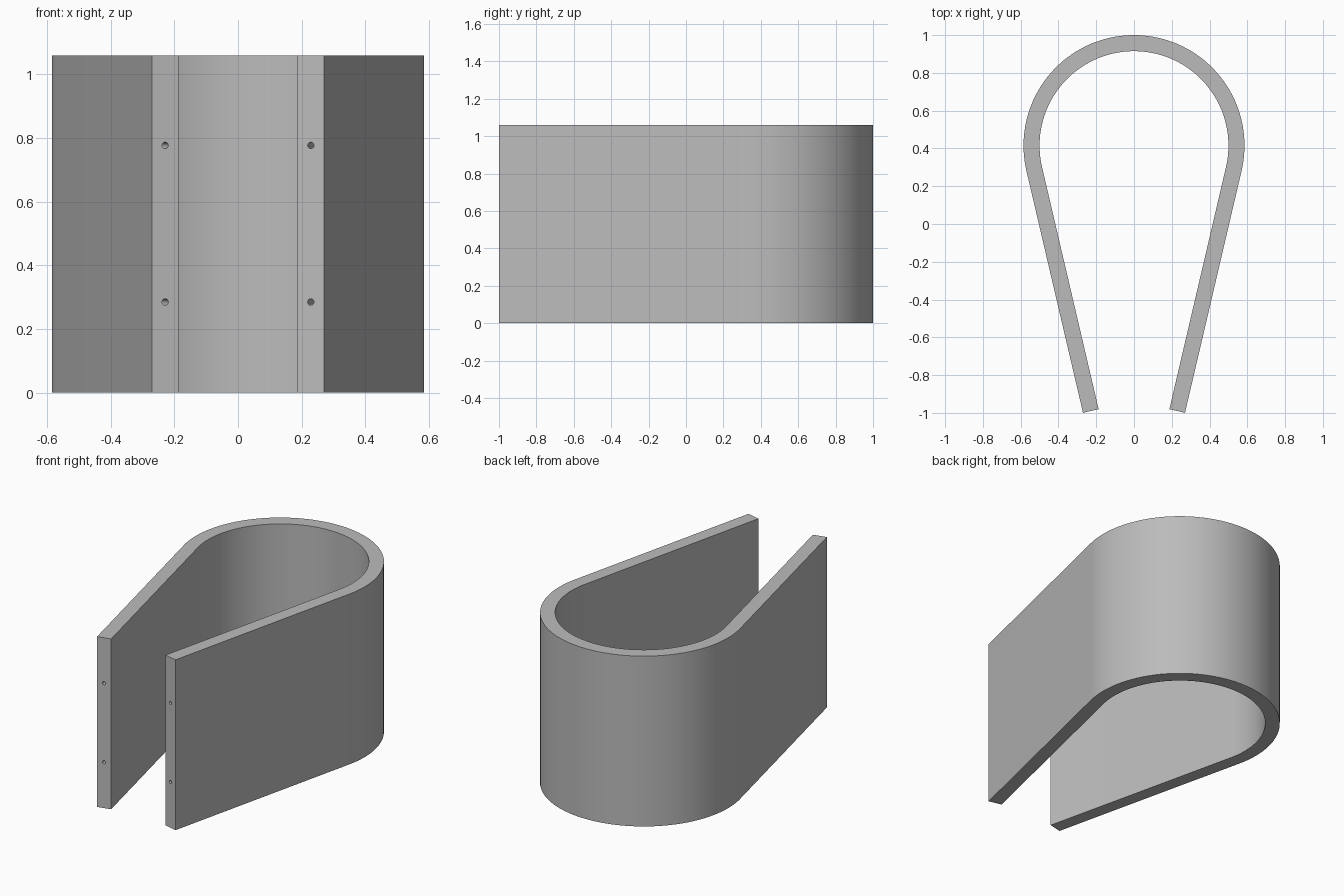
import bpy, bmesh
from math import sin, cos, pi, radians
from mathutils import Vector

old = bpy.data.objects.get("Cube")
if old:
    bpy.data.objects.remove(old, do_unlink=True)

HEIGHT = 1.06
CENTRE = Vector((0, 0.415))
R_OUT, R_IN = 0.585, 0.5
ARM = 1.316                 # straight arm length
TILT = radians(13.16)       # lean of the arms towards each other
STEPS = 72

grey = bpy.data.materials.new("plain grey")
grey.use_nodes = True
colour = (0.5, 0.5, 0.5, 1)
grey.diffuse_color = colour
grey.node_tree.nodes["Principled BSDF"].inputs["Base Color"].default_value = colour


def outline(radius):
    """Teardrop path: right arm end, round the back, left arm end."""
    arc = []
    for i in range(STEPS + 1):
        a = -TILT + (pi + 2 * TILT) * i / STEPS
        arc.append(CENTRE + radius * Vector((cos(a), sin(a))))
    along = ARM * Vector((sin(TILT), cos(TILT)))
    return ([arc[0] - along] + arc
            + [arc[-1] - Vector((-along.x, along.y))])


# Bent band: a strip of quads between the two paths, extruded upwards
bm = bmesh.new()
outer, inner = ([bm.verts.new((p.x, p.y, 0)) for p in outline(r)]
                for r in (R_OUT, R_IN))
for i in range(len(outer) - 1):
    bm.faces.new((outer[i], outer[i + 1], inner[i + 1], inner[i]))
ext = bmesh.ops.extrude_face_region(bm, geom=bm.faces[:], use_keep_orig=True)
bmesh.ops.translate(bm, vec=(0, 0, HEIGHT),
                    verts=[g for g in ext["geom"] if isinstance(g, bmesh.types.BMVert)])
bmesh.ops.recalc_face_normals(bm, faces=bm.faces[:])
mesh = bpy.data.meshes.new("bent_band")
bm.to_mesh(mesh)
bm.free()
mesh.materials.append(grey)
band = bpy.data.objects.new("bent_band", mesh)
bpy.context.collection.objects.link(band)

# Screw holes drilled into the end of each arm
mid = (R_OUT + R_IN) / 2
end = CENTRE + mid * Vector((cos(TILT), -sin(TILT))) - ARM * Vector((sin(TILT), cos(TILT)))
cutters = []
for side in (1, -1):
    for z in (0.285, 0.777):
        bpy.ops.mesh.primitive_cylinder_add(
            vertices=24, radius=0.01, depth=0.2, location=(side * end.x, end.y, z),
            rotation=(pi / 2, 0, -side * TILT))
        cutter = bpy.context.object
        cutter.name = "hole_cutter"
        cutter.hide_render = True
        cutter.data.materials.append(grey)
        cutters.append(cutter)

bpy.ops.object.select_all(action="DESELECT")
band.select_set(True)
bpy.context.view_layer.objects.active = band
for cutter in cutters:
    mod = band.modifiers.new("screw_hole", "BOOLEAN")
    mod.operation = "DIFFERENCE"
    mod.solver = "EXACT"
    mod.object = cutter
    bpy.ops.object.modifier_apply(modifier=mod.name)
for cutter in cutters:
    bpy.data.objects.remove(cutter, do_unlink=True)

bpy.ops.object.shade_smooth_by_angle(angle=radians(30))
